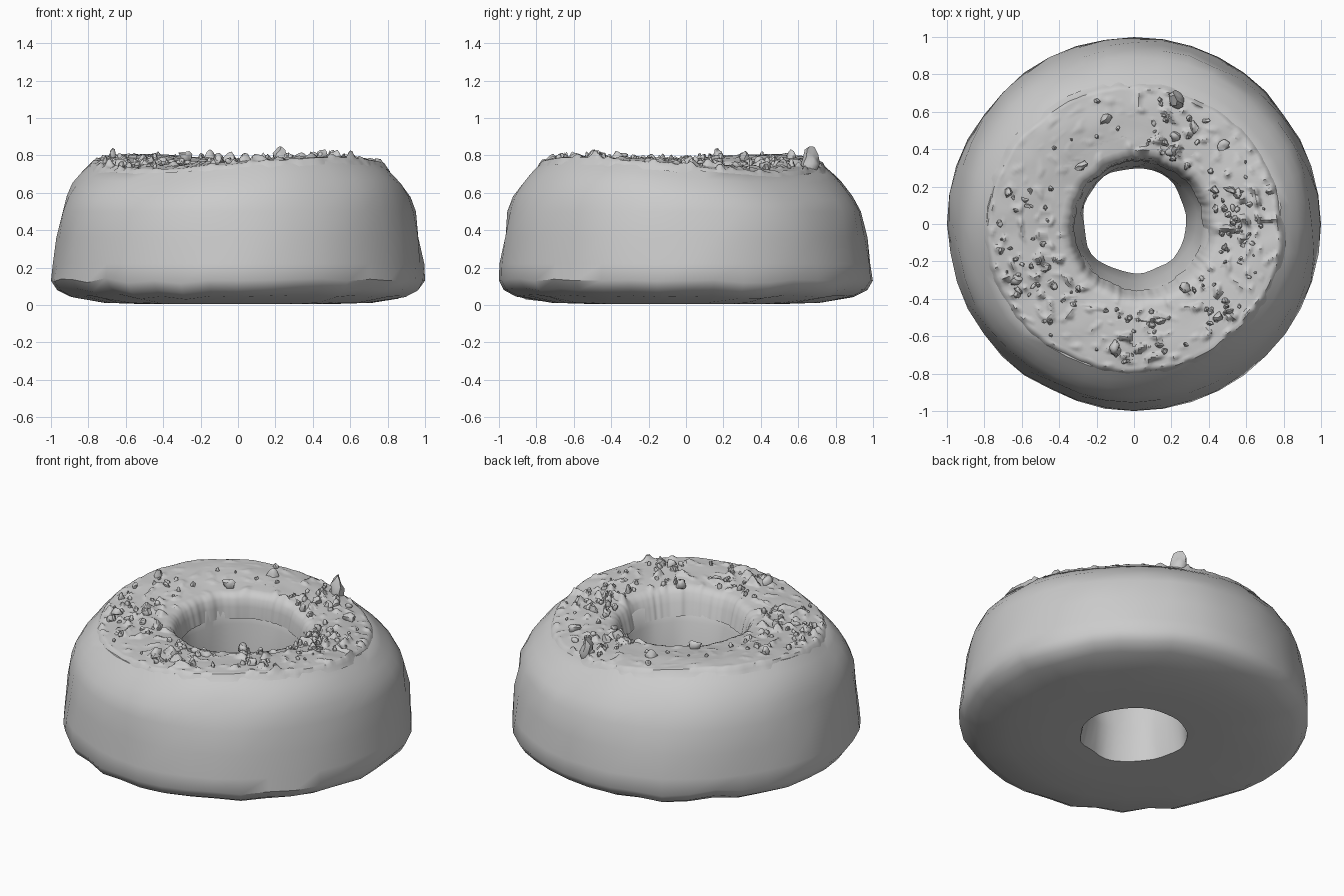
import bpy, bmesh, math, random
from mathutils import Vector, Matrix, noise

cube = bpy.data.objects.get("Cube")
if cube:
    bpy.data.objects.remove(cube)
random.seed(7)

# One plain grey for the whole ring
grey = bpy.data.materials.new("plain_grey")
grey.use_nodes = True
tone = (0.6, 0.6, 0.6, 1)
grey.diffuse_color = tone
grey.node_tree.nodes["Principled BSDF"].inputs["Base Color"].default_value = tone


def finish(name, bm, angle):
    bmesh.ops.recalc_face_normals(bm, faces=bm.faces)
    mesh = bpy.data.meshes.new(name)
    bm.to_mesh(mesh)
    bm.free()
    mesh.materials.append(grey)
    obj = bpy.data.objects.new(name, mesh)
    bpy.context.collection.objects.link(obj)
    bpy.ops.object.select_all(action='DESELECT')
    obj.select_set(True)
    bpy.context.view_layer.objects.active = obj
    bpy.ops.object.shade_smooth_by_angle(angle=math.radians(angle))


def lathe(name, profile, segments, shape, closed, angle):
    """Spin (radius, height) points, moving each by the shape function."""
    bm = bmesh.new()
    rings = [[bm.verts.new(shape(r, z, math.tau * i / segments))
              for i in range(segments)] for r, z in profile]
    pairs = list(zip(rings, rings[1:]))
    if closed:
        pairs.append((rings[-1], rings[0]))
    for a, b in pairs:
        for i in range(segments):
            j = (i + 1) % segments
            bm.faces.new((a[i], a[j], b[j], b[i]))
    finish(name, bm, angle)


def lean(p, r, z):
    """The top is a little off centre and slightly flattened front to back."""
    k = min(1, max(0, (z - 0.45) / 0.28))
    if r < 0.5:
        return p + Vector((0.012 + 0.022 * k, 0.01 - 0.035 * k, 0))
    return Vector((p.x, p.y * (1 - 0.03 * k) - 0.027 * k, p.z))


def sway(x, y):
    """The top is saddle shaped, high at two opposite corners."""
    return -0.016 * x - 0.14 * x * y


def dough(r, z, a):
    d = Vector((math.cos(a), math.sin(a), 0))
    p = d * r + Vector((0, 0, z))
    lump = 0.014 * noise.noise(p * 3.1) + 0.012 * noise.noise(p * 7)
    if r < 0.4:
        lump *= 1.5
    p = lean(d * min(1, r + lump), r, z)
    low = 0.03 * noise.noise(d * 6) if 0.04 < z < 0.2 and r > 0.5 else 0
    high = sway(p.x, p.y) * max(0, (z - 0.5) / 0.24)
    p.z = max(0, z + low + high)
    return p


# Dough body: underside, bulging wall, top and tapering hole
body = [(0.305, 0.01), (0.5, 0.005), (0.72, 0.012), (0.9, 0.045), (0.965, 0.08),
        (1.0, 0.13), (0.99, 0.22), (0.97, 0.36), (0.948, 0.5), (0.92, 0.58),
        (0.88, 0.645), (0.835, 0.695), (0.785, 0.74), (0.6, 0.73),
        (0.42, 0.72), (0.37, 0.68), (0.345, 0.58), (0.31, 0.4), (0.285, 0.2)]
lathe("dough_body", body, 40, dough, True, 40)


def patchy(x, y):
    """Where crumbs gather, from none to many."""
    a = math.atan2(y, x)
    spots = ((3.6, 0.6), (1.2, 0.35), (0.05, 0.5), (-0.75, 0.25), (-1.6, 0.35))
    gap = [abs(math.remainder(a - c, math.tau)) / w for c, w in spots]
    return max(0.15, 1 - 0.6 * min(gap))


def surface(x, y):
    """Height of the top layer before its grain."""
    return sway(x, y) + 0.01 * noise.noise(Vector((x, y, 0)) * 4)


def glaze(r, z, a):
    d = Vector((math.cos(a), math.sin(a), 0))
    edge = 0.014 * noise.noise(d * 4) + 0.007 * noise.noise(d * 12)
    p = lean(d * (r + edge), r, z)
    p.z = z + surface(p.x, p.y)
    if 0.42 < r < 0.775:
        flat = Vector((p.x, p.y, 0))
        grain = max(0, noise.noise(flat * 19) - 0.15)
        p.z += 0.09 * grain * patchy(p.x, p.y) + 0.004 * noise.noise(flat * 9)
    return p


# Rough top layer with a crisp outer edge, turning down into the hole
flat_rings = [(0.77 - 0.35 * i / 40, 0.757 + 0.013 * math.sin(math.pi * i / 40))
              for i in range(41)]
crust = [(0.81, 0.712), (0.795, 0.732), (0.783, 0.752)] + flat_rings + [
    (0.395, 0.748), (0.375, 0.725), (0.36, 0.68), (0.345, 0.61)]
lathe("crusted_top", crust, 270, glaze, False, 40)


# Crumbs scattered over the top
crumbs = bmesh.new()


def add_crumb(x, y, size, tall):
    z = 0.766 + surface(x, y)
    turn = Matrix.Rotation(random.uniform(0, math.tau), 4, 'Z')
    stretch = Matrix.Diagonal((random.uniform(0.75, 1.2),
                               random.uniform(0.6, 0.9), tall, 1))
    place = Matrix.Translation((x, y, z + size * 0.2))
    made = bmesh.ops.create_icosphere(crumbs, subdivisions=2, radius=size)
    for v in made["verts"]:
        v.co *= 1 + 0.7 * noise.noise(v.co / size * 1.2 + Vector((x, y, 0)) * 40)
        v.co = place @ turn @ stretch @ v.co


add_crumb(0.23, 0.66, 0.055, 1.5)
for x, y, size in ((0.48, 0.42, 0.034),
                   (-0.28, 0.31, 0.034), (0.43, 0.18, 0.03),
                   (0.52, 0.18, 0.03), (-0.1, -0.67, 0.036),
                   (0.27, -0.34, 0.03), (0.14, -0.52, 0.026),
                   (-0.67, 0.17, 0.03), (0.22, 0.47, 0.034),
                   (0.2, 0.39, 0.035), (-0.47, -0.23, 0.034),
                   (0.45, -0.5, 0.03), (-0.15, 0.56, 0.034),
                   (0.32, 0.52, 0.03), (-0.63, -0.3, 0.03)):
    add_crumb(x, y, size, 1)

count = 0
while count < 150:
    a = random.uniform(0, math.tau)
    r = random.uniform(0.44, 0.74)
    x, y = r * math.cos(a), r * math.sin(a) * 0.97 - 0.027
    if random.random() < patchy(x, y) ** 2:
        add_crumb(x, y, random.uniform(0.008, 0.021), random.uniform(0.9, 1.6))
        count += 1
finish("top_crumbs", crumbs, 50)
